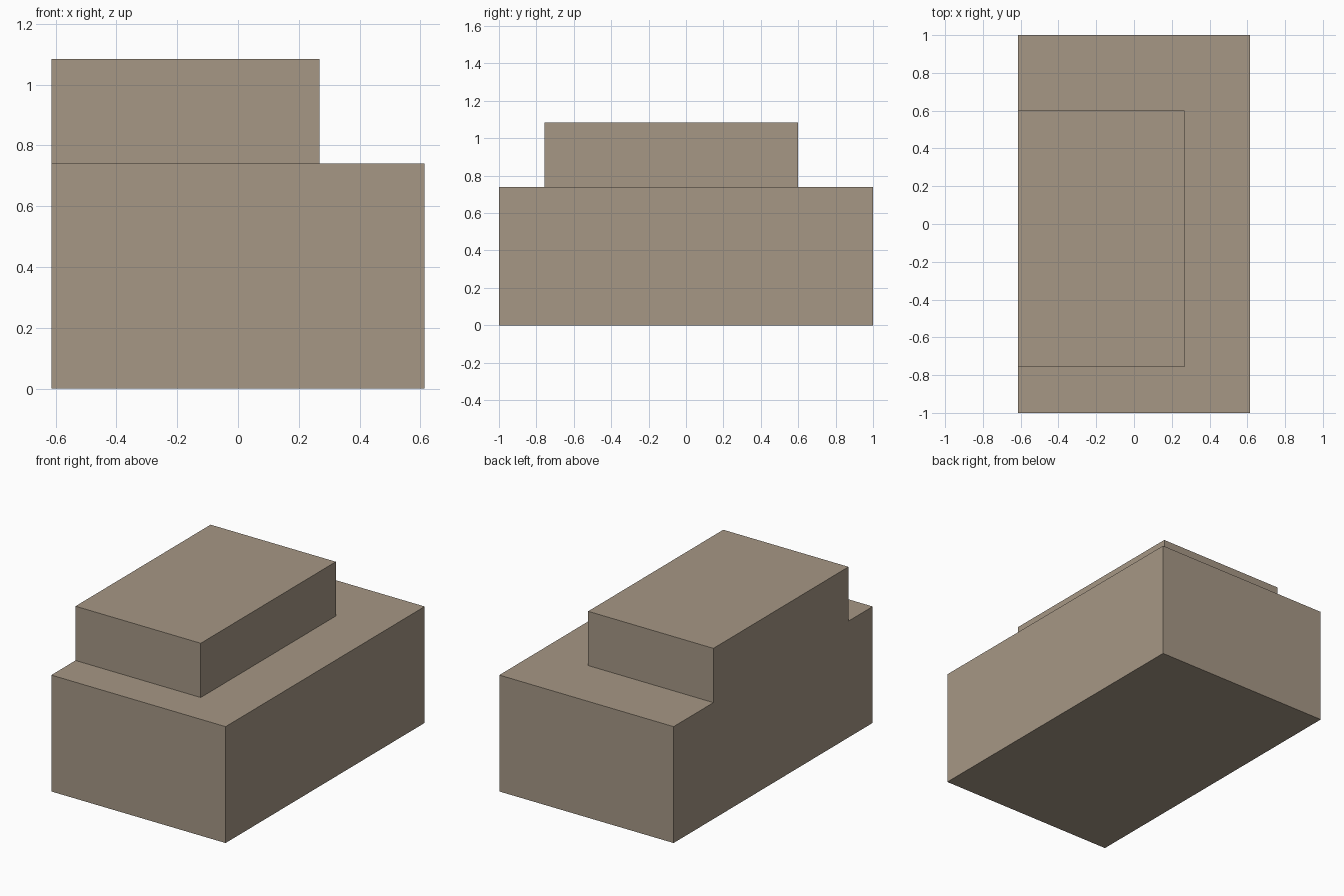
import bpy, bmesh
from mathutils import Matrix, Vector

if "Cube" in bpy.data.objects:
    bpy.data.objects.remove(bpy.data.objects["Cube"])

W, D, H, TOP = 1.226, 2.0, 0.74, 1.085
STEP_X, STEP_Y0, STEP_Y1 = 0.268, -0.757, 0.60

# lower block
bm = bmesh.new()
bmesh.ops.create_cube(bm, size=1, matrix=Matrix.Translation((0, 0, H / 2)) @ Matrix.Diagonal((W, D, H, 1)))

# score the outline of the upper block, flush with the left side
for co, no in (((STEP_X, 0, 0), (1, 0, 0)), ((0, STEP_Y0, 0), (0, 1, 0)), ((0, STEP_Y1, 0), (0, 1, 0))):
    bmesh.ops.bisect_plane(bm, geom=bm.verts[:] + bm.edges[:] + bm.faces[:], plane_co=co, plane_no=no)

# raise the upper block
bm.normal_update()
roof = []
for f in bm.faces:
    c = f.calc_center_median()
    if f.normal.z > 0.9 and c.x < STEP_X and STEP_Y0 < c.y < STEP_Y1:
        roof.append(f)
ext = bmesh.ops.extrude_discrete_faces(bm, faces=roof)
for f in ext["faces"]:
    bmesh.ops.translate(bm, verts=f.verts[:], vec=Vector((0, 0, TOP - H)))

# clean away the scoring on flat sides
bmesh.ops.remove_doubles(bm, verts=bm.verts[:], dist=1e-5)
bmesh.ops.dissolve_limit(bm, angle_limit=0.01, verts=bm.verts[:], edges=bm.edges[:])
bmesh.ops.recalc_face_normals(bm, faces=bm.faces[:])

mesh = bpy.data.meshes.new("stepped_block")
bm.to_mesh(mesh)
bm.free()
obj = bpy.data.objects.new("stepped_block", mesh)
bpy.context.collection.objects.link(obj)

# warm stone colour
mat = bpy.data.materials.new("stone")
mat.diffuse_color = (0.38, 0.31, 0.235, 1)
mat.use_nodes = True
mat.node_tree.nodes["Principled BSDF"].inputs["Base Color"].default_value = mat.diffuse_color
mesh.materials.append(mat)
